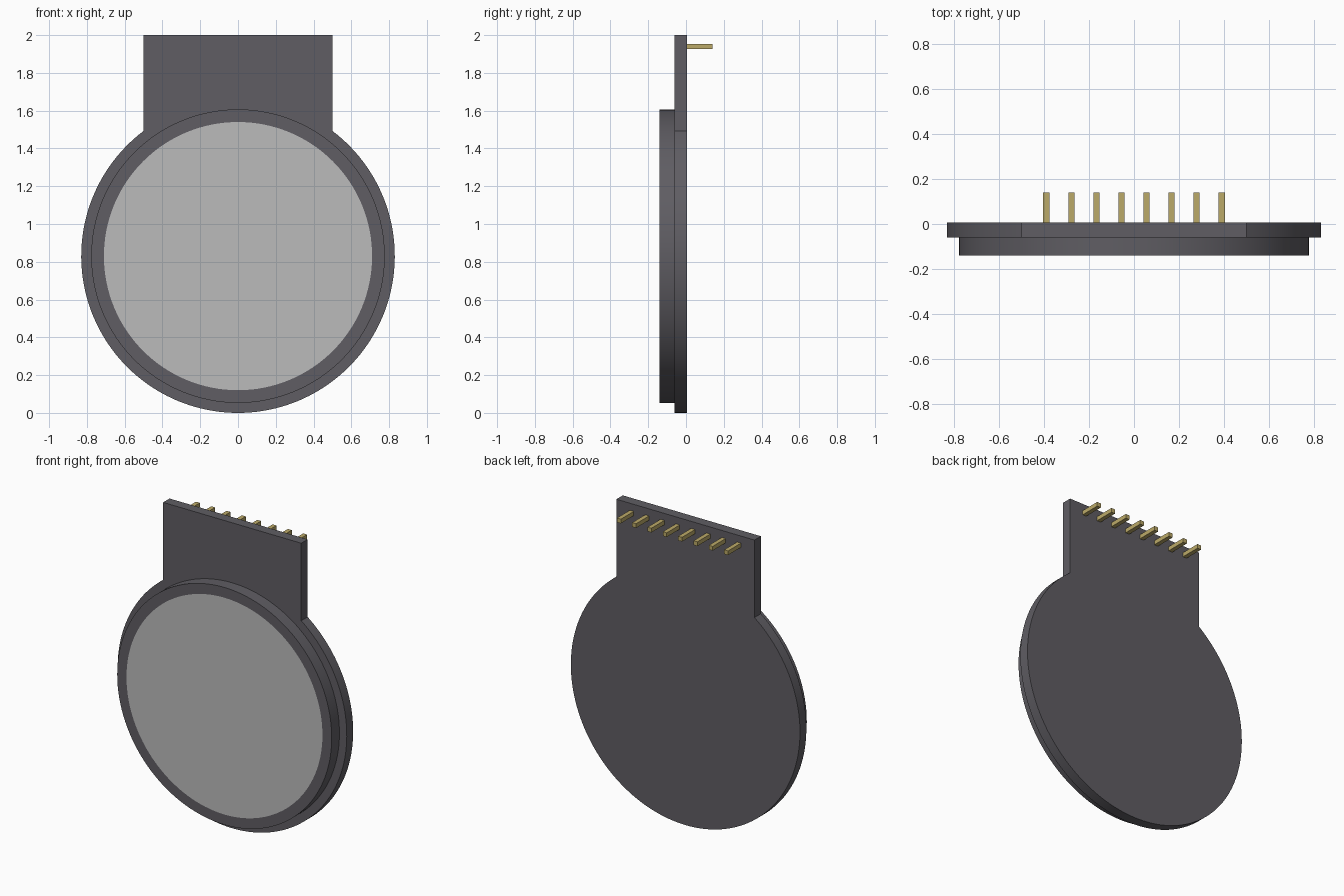
import bpy, bmesh, math
from mathutils import Matrix

cube = bpy.data.objects.get("Cube")
if cube:
    bpy.data.objects.remove(cube, do_unlink=True)


def material(name, rgb):
    m = bpy.data.materials.new(name)
    m.use_nodes = True
    m.diffuse_color = (*rgb, 1)
    m.node_tree.nodes["Principled BSDF"].inputs["Base Color"].default_value = (*rgb, 1)
    return m


DARK = material("charcoal", (0.115, 0.11, 0.125))
GREY = material("screen grey", (0.5, 0.5, 0.5))
BRASS = material("brass", (0.50, 0.40, 0.14))

CENTRE = 0.83
RADIUS = 0.83
TAB = 0.5
SEGMENTS = 128


def finish(name, bm, mats):
    bmesh.ops.recalc_face_normals(bm, faces=bm.faces)
    mesh = bpy.data.meshes.new(name)
    bm.to_mesh(mesh)
    bm.free()
    for m in mats:
        mesh.materials.append(m)
    ob = bpy.data.objects.new(name, mesh)
    bpy.context.collection.objects.link(ob)
    bpy.ops.object.select_all(action="DESELECT")
    ob.select_set(True)
    bpy.context.view_layer.objects.active = ob
    bpy.ops.object.shade_smooth_by_angle(angle=math.radians(30))
    return ob


def extrude_outline(points, front, back):
    """Solid from an (x, z) outline, running from front to back in y."""
    bm = bmesh.new()
    face = bm.faces.new([bm.verts.new((x, front, z)) for x, z in points])
    new = bmesh.ops.extrude_face_region(bm, geom=[face])["geom"]
    verts = [v for v in new if isinstance(v, bmesh.types.BMVert)]
    bmesh.ops.translate(bm, verts=verts, vec=(0, back - front, 0))
    return bm


def arc(radius, start, sweep, count):
    return [(radius * math.cos(start + sweep * i / count),
             CENTRE + radius * math.sin(start + sweep * i / count))
            for i in range(count + 1)]


# Circuit board: round plate running into a square tab
corner = math.acos(TAB / RADIUS)
outline = arc(RADIUS, math.pi - corner, math.pi + 2 * corner, SEGMENTS)
outline += [(TAB, 2.0), (-TAB, 2.0)]
finish("circuit_board", extrude_outline(outline, -0.06, 0.006), [DARK])

# Display housing with an inset round screen on its front
bm = extrude_outline(arc(0.777, 0, math.tau, SEGMENTS)[:-1], -0.14, -0.06)
bm.normal_update()
front = [f for f in bm.faces if all(v.co.y < -0.13 for v in f.verts)]
bmesh.ops.inset_region(bm, faces=front, thickness=0.067, use_even_offset=True)
for f in front:
    f.material_index = 1
finish("display_housing", bm, [DARK, GREY])

# Row of header pins on the back of the tab
for i in range(8):
    bm = bmesh.new()
    bmesh.ops.create_cube(bm, size=1, matrix=Matrix.Translation(
        ((i - 3.5) * 0.111, 0.07, 1.94)) @ Matrix.Diagonal((0.028, 0.14, 0.028, 1)))
    finish(f"header_pin_{i + 1}", bm, [BRASS])
